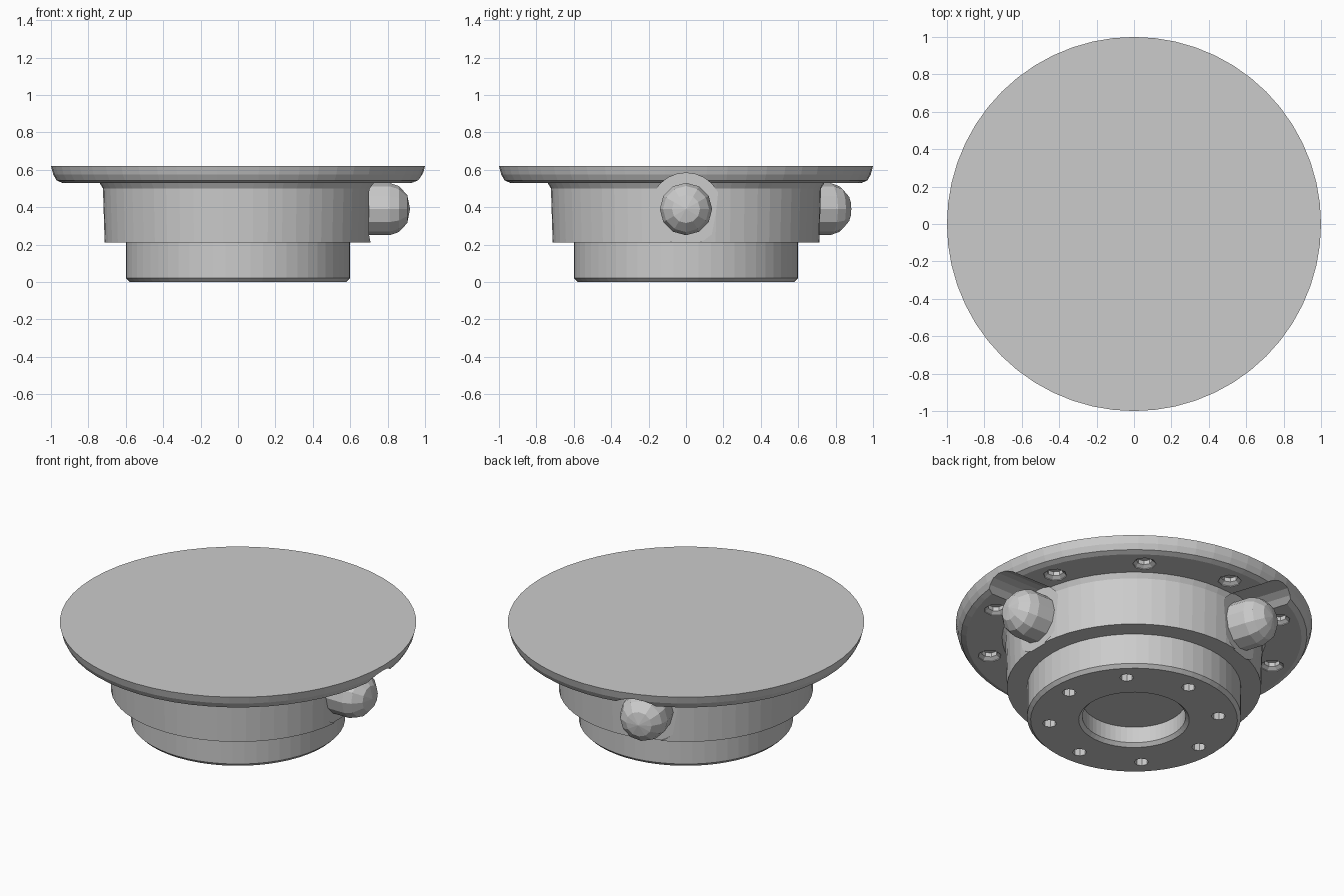
import bpy, bmesh
from math import sin, cos, pi, radians
from mathutils import Matrix

if "Cube" in bpy.data.objects:
    bpy.data.objects.remove(bpy.data.objects["Cube"])


def lathe(bm, profile, sides, matrix=Matrix()):
    """Spin (radius, height) points round local z, closed on the axis."""
    new = []
    rings = []
    for r, z in profile:
        n = 1 if r == 0 else sides
        ring = [bm.verts.new(matrix @ Matrix.Rotation(2 * pi * i / sides, 4, 'Z')
                             @ Matrix.Translation((r, 0, z)).translation) for i in range(n)]
        rings.append(ring)
        new += ring
    for a, b in zip(rings, rings[1:]):
        for i in range(sides):
            j = (i + 1) % sides
            corners = [a[i % len(a)], a[j % len(a)], b[j % len(b)], b[i % len(b)]]
            bm.faces.new(list(dict.fromkeys(corners)))


def make_object(name, bm):
    bmesh.ops.recalc_face_normals(bm, faces=bm.faces)
    mesh = bpy.data.meshes.new(name)
    bm.to_mesh(mesh)
    bm.free()
    ob = bpy.data.objects.new(name, mesh)
    bpy.context.collection.objects.link(ob)
    return ob


def cut(target, cutter):
    cutter.hide_render = True
    mod = target.modifiers.new("cut", 'BOOLEAN')
    mod.operation = 'DIFFERENCE'
    mod.solver = 'EXACT'
    mod.object = cutter
    bpy.context.view_layer.objects.active = target
    bpy.ops.object.modifier_apply(modifier=mod.name)
    bpy.data.objects.remove(cutter)


def spot(angle, radius, z=0):
    return Matrix.Rotation(radians(angle), 4, 'Z') @ Matrix.Translation((radius, 0, z))


def radial(angle, z):
    """Local z points outward from the hub at the given angle."""
    return (Matrix.Rotation(radians(angle), 4, 'Z') @ Matrix.Translation((0, 0, z))
            @ Matrix.Rotation(pi / 2, 4, 'Y'))


# Stepped hub with flange, including the shallow bore underneath
bm = bmesh.new()
lathe(bm, [(0, 0.12), (0.29, 0.12), (0.29, 0.02), (0.31, 0), (0.58, 0), (0.6, 0.02),
           (0.6, 0.21), (0.713, 0.21), (0.722, 0.5), (0.74, 0.53), (0.94, 0.53),
           (0.97, 0.543), (0.988, 0.575), (1, 0.62), (0, 0.62)], 56)
hub = make_object("flanged_hub", bm)

# Screw holes in the base and recessed bolt holes under the flange
bm = bmesh.new()
for i in range(8):
    lathe(bm, [(0, -0.05), (0.04, -0.05), (0.04, 0.1), (0, 0.1)], 8, spot(45 * i, 0.475))
for i in range(10):
    lathe(bm, [(0, 0.5), (0.066, 0.5), (0.066, 0.535), (0.045, 0.55), (0.045, 0.575), (0, 0.575)],
          8, spot(18 + 36 * i, 0.835))
cut(hub, make_object("hole_cutter", bm))

# Clearance grooves around the side knobs
KNOB_ANGLES = (0, 108)
bm = bmesh.new()
for angle in KNOB_ANGLES:
    lathe(bm, [(0, 0.7), (0.193, 0.7), (0.193, 1.1), (0, 1.1)], 24, radial(angle, 0.39))
cut(hub, make_object("groove_cutter", bm))

# Rounded side knobs
for n, angle in enumerate(KNOB_ANGLES):
    bm = bmesh.new()
    lathe(bm, [(0, 0.65), (0.14, 0.65), (0.14, 0.81), (0.123, 0.86), (0.075, 0.905), (0, 0.92)],
          12, radial(angle, 0.39))
    make_object(f"side_knob_{n + 1}", bm)
